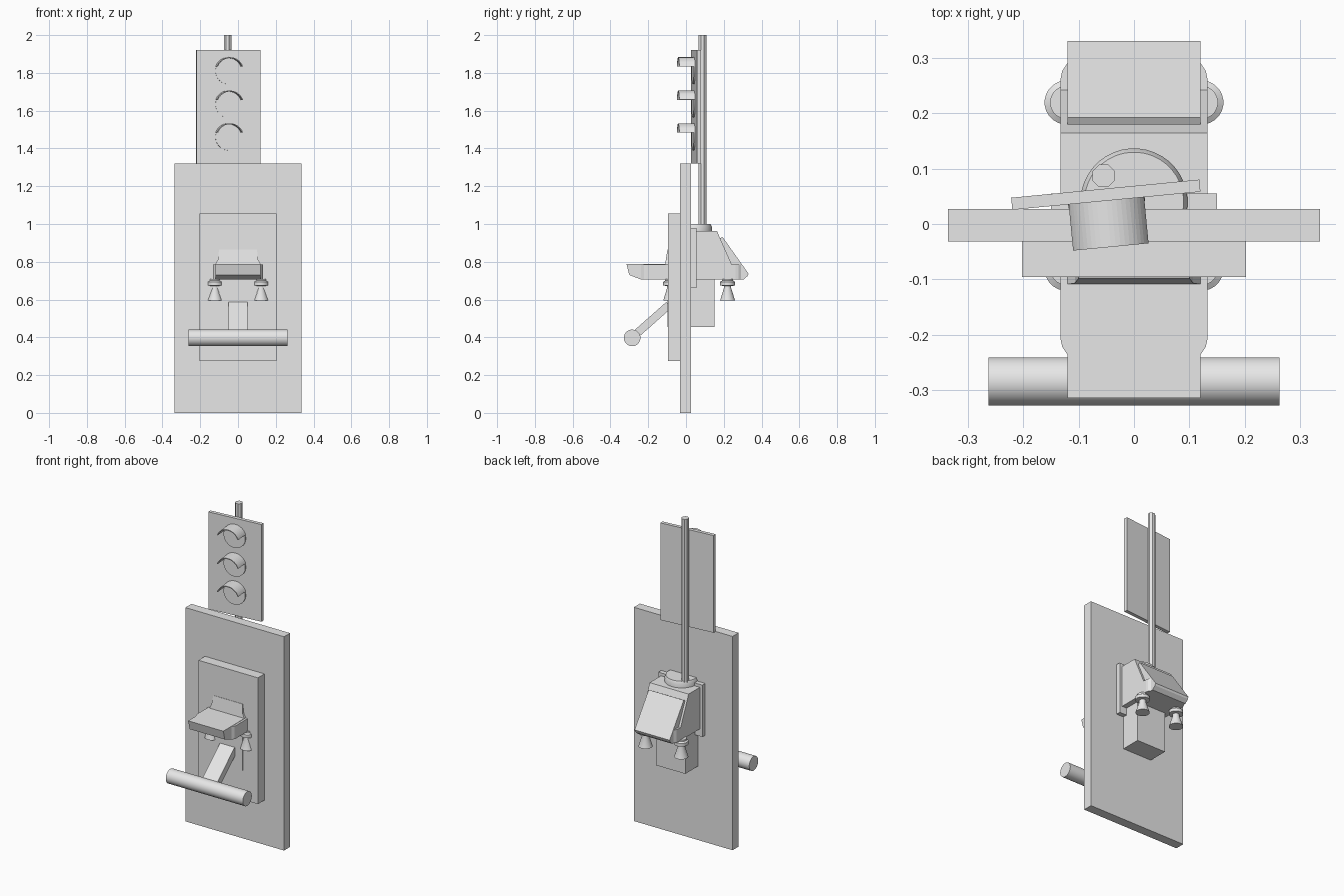
import bpy, bmesh
from math import radians, sin, cos, atan2, hypot
from mathutils import Matrix, Vector

cube = bpy.data.objects.get("Cube")
if cube:
    bpy.data.objects.remove(cube, do_unlink=True)

grey = bpy.data.materials.new("light grey")
grey.use_nodes = True
COLOUR = (0.8, 0.8, 0.8, 1)
grey.diffuse_color = COLOUR
grey.node_tree.nodes["Principled BSDF"].inputs["Base Color"].default_value = COLOUR


def finish(name, bm, smooth=False):
    bmesh.ops.recalc_face_normals(bm, faces=bm.faces)
    mesh = bpy.data.meshes.new(name)
    bm.to_mesh(mesh)
    bm.free()
    mesh.materials.append(grey)
    obj = bpy.data.objects.new(name, mesh)
    bpy.context.collection.objects.link(obj)
    if smooth:
        bpy.ops.object.select_all(action='DESELECT')
        obj.select_set(True)
        bpy.context.view_layer.objects.active = obj
        bpy.ops.object.shade_smooth_by_angle(angle=radians(35))
    return obj


def box(name, lo, hi):
    bm = bmesh.new()
    bmesh.ops.create_cube(bm, size=1)
    for v in bm.verts:
        v.co = Vector([lo[i] + (v.co[i] + 0.5) * (hi[i] - lo[i]) for i in range(3)])
    return finish(name, bm)


def prism(name, points, offset):
    """Extrude a closed outline of 3D points along an offset."""
    bm = bmesh.new()
    face = bm.faces.new([bm.verts.new(p) for p in points])
    made = bmesh.ops.extrude_face_region(bm, geom=[face])["geom"]
    bmesh.ops.translate(bm, vec=offset,
                        verts=[g for g in made if isinstance(g, bmesh.types.BMVert)])
    return finish(name, bm)


def side_prism(name, outline, half):
    return prism(name, [(-half, y, z) for y, z in outline], (2 * half, 0, 0))


def lathe(name, profile, centre, segments=32, axis='Z'):
    """Stack rings of (radius, height) around an axis and cap both ends."""
    bm = bmesh.new()
    rings = [[bm.verts.new((r * cos(a), r * sin(a), h)) for a in
              [radians(360 * (i + 0.5) / segments) for i in range(segments)]]
             for r, h in profile]
    for low, high in zip(rings, rings[1:]):
        for i in range(segments):
            j = (i + 1) % segments
            bm.faces.new((low[i], low[j], high[j], high[i]))
    bm.faces.new(rings[0])
    bm.faces.new(rings[-1])
    turn = {'Z': Matrix(), 'X': Matrix.Rotation(radians(90), 4, 'Y'),
            'Y': Matrix.Rotation(radians(90), 4, 'X')}[axis]
    bm.transform(Matrix.Translation(centre) @ turn)
    return finish(name, bm, segments > 8)


# Boards
box("back_board", (-0.337, -0.032, 0), (0.337, 0.027, 1.32))
box("front_panel", (-0.203, -0.096, 0.275), (0.203, -0.032, 1.055))
box("mounting_plate", (-0.15, 0.02, 0.66), (0.15, 0.055, 0.98))
box("lower_block", (-0.1, -0.099, 0.455), (0.1, 0.15, 0.71))

# Signal head, slightly turned on its pole
TURN = Matrix.Translation((-0.051, 0.053, 0)) @ Matrix.Rotation(radians(5.5), 4, 'Z')
signal = [box("signal_panel", (-0.171, -0.011, 1.32), (0.171, 0.011, 1.92))]
for number, z in enumerate((1.46, 1.633, 1.81), 1):
    signal.append(lathe(f"lens_{number}", [(0.07, 0), (0.07, 0.018)], (0, 0, z), 32, 'Y'))
    arc = [radians(20 + 140 * i / 20) for i in range(21)]
    outline = [(0.073 * cos(a), -0.095, z + 0.073 * sin(a)) for a in arc]
    outline += [(0.068 * cos(a), -0.095, z + 0.068 * sin(a)) for a in reversed(arc)]
    signal.append(prism(f"visor_{number}", outline, (0, 0.09, 0)))
for part in signal:
    part.data.transform(TURN)

# Pole and its round base
lathe("pole", [(0.022, 0.95), (0.022, 2.0)], (-0.055, 0.087, 0), 8)
lathe("pole_base", [(0.097, 0.95), (0.097, 0.985), (0.09, 1.0)], (0, 0.04, 0), 40)

# Vehicle hull passing through the boards
half_plan = [(0.12, -0.237), (0.13, -0.222), (0.133, -0.208),
             (0.133, 0.262), (0.13, 0.277), (0.12, 0.292)]
plan = half_plan + [(-x, y) for x, y in reversed(half_plan)]
prism("lower_hull", [(x, y, 0.705) for x, y in plan], (0, 0, 0.08))
side_prism("cabin", [(0, 0.78), (0, 0.962), (0.165, 0.962), (0.18, 0.925), (0.245, 0.78)], 0.133)
side_prism("sloped_tail", [(0.15, 0.705), (0.15, 0.925), (0.181, 0.925), (0.193, 0.932),
                           (0.331, 0.737), (0.326, 0.725), (0.305, 0.705)], 0.12)
side_prism("nose", [(0, 0.705), (-0.235, 0.705), (-0.3, 0.73), (-0.315, 0.787), (0, 0.787)], 0.12)

# Windscreen rising from the nose, narrower at the top
prism("windscreen", [(-0.12, -0.109, 0.787), (0.12, -0.109, 0.787), (0.107, -0.107, 0.81),
                     (0.1, -0.098, 0.866), (-0.1, -0.098, 0.866), (-0.107, -0.107, 0.81)],
      (0, 0.03, 0))

# Four nozzles under the hull
nozzle = [(0.04, 0.595), (0.019, 0.662), (0.019, 0.672), (0.04, 0.674), (0.04, 0.694),
          (0.03, 0.7), (0.03, 0.71)]
for side, x in (("left", 0.122), ("right", -0.122)):
    for end, y in (("front", -0.081), ("back", 0.22)):
        lathe(f"{end}_{side}_nozzle", nozzle, (x, y, 0), 24)

# Angled arm with its cross roller
start, end = Vector((0, -0.09, 0.572)), Vector((0, -0.287, 0.397))
along = end - start
across = Vector((0, -along.z, along.y)).normalized() * 0.021
prism("arm", [p + Vector((-0.05, 0, 0)) for p in
              (start + across, end + across, end - across, start - across)], (0.1, 0, 0))
lathe("cross_roller", [(0.044, -0.263), (0.044, 0.263)], (0, -0.285, 0.397), 32, 'X')
